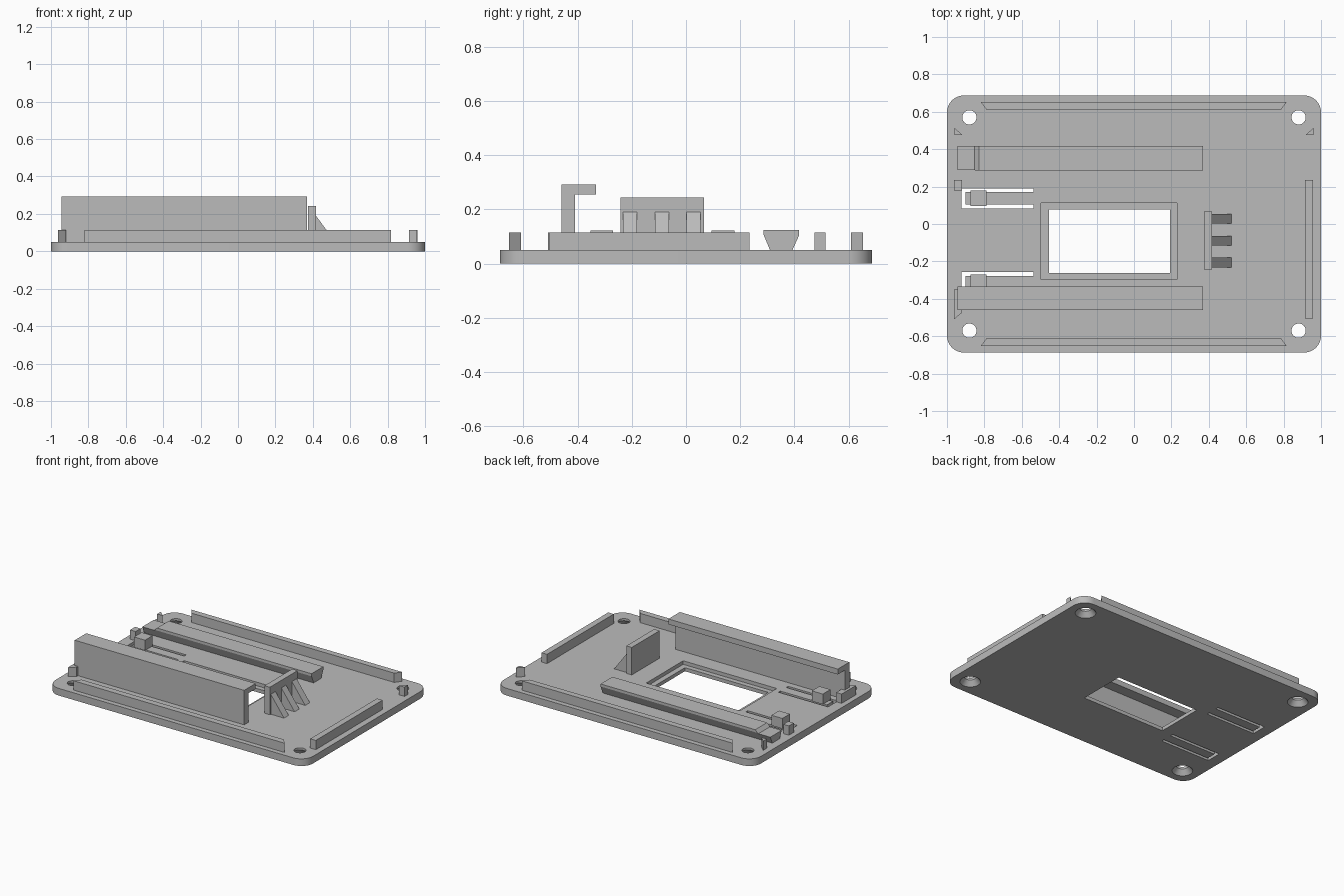
import bpy
import bmesh
import math
from mathutils import Vector

cube = bpy.data.objects.get("Cube")
if cube:
    bpy.data.objects.remove(cube, do_unlink=True)

grey = bpy.data.materials.new("plain_grey")
grey.use_nodes = True
GREY = (0.5, 0.5, 0.5, 1)
grey.diffuse_color = GREY
grey.node_tree.nodes["Principled BSDF"].inputs["Base Color"].default_value = GREY

T = 0.05       # plate thickness
RIB = 0.115    # height of the locating ribs


def finish(name, bm):
    bmesh.ops.recalc_face_normals(bm, faces=bm.faces)
    mesh = bpy.data.meshes.new(name)
    bm.to_mesh(mesh)
    bm.free()
    mesh.materials.append(grey)
    obj = bpy.data.objects.new(name, mesh)
    bpy.context.collection.objects.link(obj)
    return obj


def prism(name, pts, lo, hi, axis="z"):
    """Extrude a 2D profile along one axis."""
    place = {"x": lambda a, b, h: (h, a, b),
             "y": lambda a, b, h: (a, h, b),
             "z": lambda a, b, h: (a, b, h)}[axis]
    bm = bmesh.new()
    face = bm.faces.new([bm.verts.new(place(a, b, lo)) for a, b in pts])
    ext = bmesh.ops.extrude_face_region(bm, geom=[face])
    verts = [g for g in ext["geom"] if isinstance(g, bmesh.types.BMVert)]
    bmesh.ops.translate(bm, verts=verts, vec=Vector(place(0, 0, hi - lo)))
    return finish(name, bm)


def rect(x0, x1, y0, y1):
    return [(x0, y0), (x1, y0), (x1, y1), (x0, y1)]


def box(name, x0, x1, y0, y1, z0, z1):
    return prism(name, rect(x0, x1, y0, y1), z0, z1)


def cone(name, x, y, r0, r1, z0, z1):
    bm = bmesh.new()
    bmesh.ops.create_cone(bm, cap_ends=True, segments=40, radius1=r0, radius2=r1, depth=z1 - z0)
    bmesh.ops.translate(bm, verts=bm.verts, vec=(x, y, (z0 + z1) / 2))
    return finish(name, bm)


def cut(target, cutter):
    cutter.hide_render = True
    mod = target.modifiers.new("cut", "BOOLEAN")
    mod.operation = "DIFFERENCE"
    mod.solver = "EXACT"
    mod.object = cutter
    bpy.context.view_layer.objects.active = target
    bpy.ops.object.modifier_apply(modifier=mod.name)
    bpy.data.objects.remove(cutter, do_unlink=True)


# Base plate with rounded corners
R, HX, HY = 0.09, 1.0, 0.687
outline = []
for i, (sx, sy) in enumerate([(1, 1), (-1, 1), (-1, -1), (1, -1)]):
    for k in range(11):
        a = math.radians(90 * i + 9 * k)
        outline.append((sx * (HX - R) + R * math.cos(a), sy * (HY - R) + R * math.sin(a)))
plate = prism("base_plate", outline, 0, T)

# Countersunk corner holes
for sx in (-1, 1):
    for sy in (-1, 1):
        x, y = sx * 0.88, sy * 0.57
        cut(plate, cone("hole_cutter", x, y, 0.038, 0.038, -0.1, 0.1))
        cut(plate, cone("countersink_cutter", x, y, 0.074, 0.038, -0.01, 0.035))

# Window with a stepped ledge
cut(plate, box("window_cutter", -0.455, 0.192, -0.262, 0.078, -0.1, 0.1))
cut(plate, box("ledge_cutter", -0.497, 0.23, -0.297, 0.112, 0.025, 0.1))

# Spring clips: U-shaped slots leave tongues with a catch block on top
for label, yc in (("back", 0.137), ("front", -0.311)):
    x0, x1, xt, w, t = -0.922, -0.537, -0.9, 0.054, 0.033
    slot = [(x1, yc - w), (x1, yc - t), (xt, yc - t), (xt, yc + t),
            (x1, yc + t), (x1, yc + w), (x0, yc + w), (x0, yc - w)]
    cut(plate, prism("slot_cutter", slot, -0.1, 0.1))
    box(label + "_clip_catch", -0.873, -0.788, yc - 0.042, yc + 0.042, T, 0.122)

bpy.ops.object.select_all(action="DESELECT")
plate.select_set(True)
bpy.context.view_layer.objects.active = plate
bpy.ops.object.shade_smooth_by_angle(angle=math.radians(30))

# Long ribs with mitred ends along front and back
for label, s in (("front", -1), ("back", 1)):
    prism(label + "_rib", [(-0.82, s * 0.653), (0.817, s * 0.653),
                           (0.785, s * 0.61), (-0.788, s * 0.61)], T, RIB)

# Side ribs and small corner stops
box("left_rib", 0.914, 0.957, -0.505, 0.235, T, RIB)
box("right_stop", -0.963, -0.92, 0.18, 0.235, T, RIB)
prism("right_rib", [(-0.963, -0.35), (-0.963, -0.51), (-0.92, -0.475), (-0.92, -0.35)], T, RIB)
for label, s in (("left", 1), ("right", -1)):
    prism(label + "_corner_stop", [(s * 0.96, 0.515), (s * 0.96, 0.475), (s * 0.917, 0.475)], T, RIB)

# Tall hooked wall at the front
prism("hooked_wall", [(-0.46, T), (-0.41, T), (-0.41, 0.254), (-0.333, 0.254),
                      (-0.333, 0.292), (-0.46, 0.292)], -0.945, 0.37, "x")

# Low flared rail at the back, with a ramped step down at its end
rail = prism("flared_rail", [(0.31, T), (0.393, T), (0.418, 0.105), (0.418, 0.123),
                             (0.287, 0.123), (0.287, 0.105)], -0.945, 0.37, "x")
cut(rail, prism("step_cutter", [(-1, 0.1), (-0.853, 0.1), (-0.83, 0.123), (-0.83, 0.2), (-1, 0.2)],
                0.2, 0.5, "y"))

# Upright end stop with three sloping braces
box("end_stop", 0.375, 0.417, -0.242, 0.066, T, 0.243)
for i in range(3):
    y = -0.206 + 0.117 * i
    prism(f"end_stop_brace_{i + 1}", [(0.417, T), (0.52, T), (0.417, 0.19)], y - 0.026, y + 0.026, "y")
